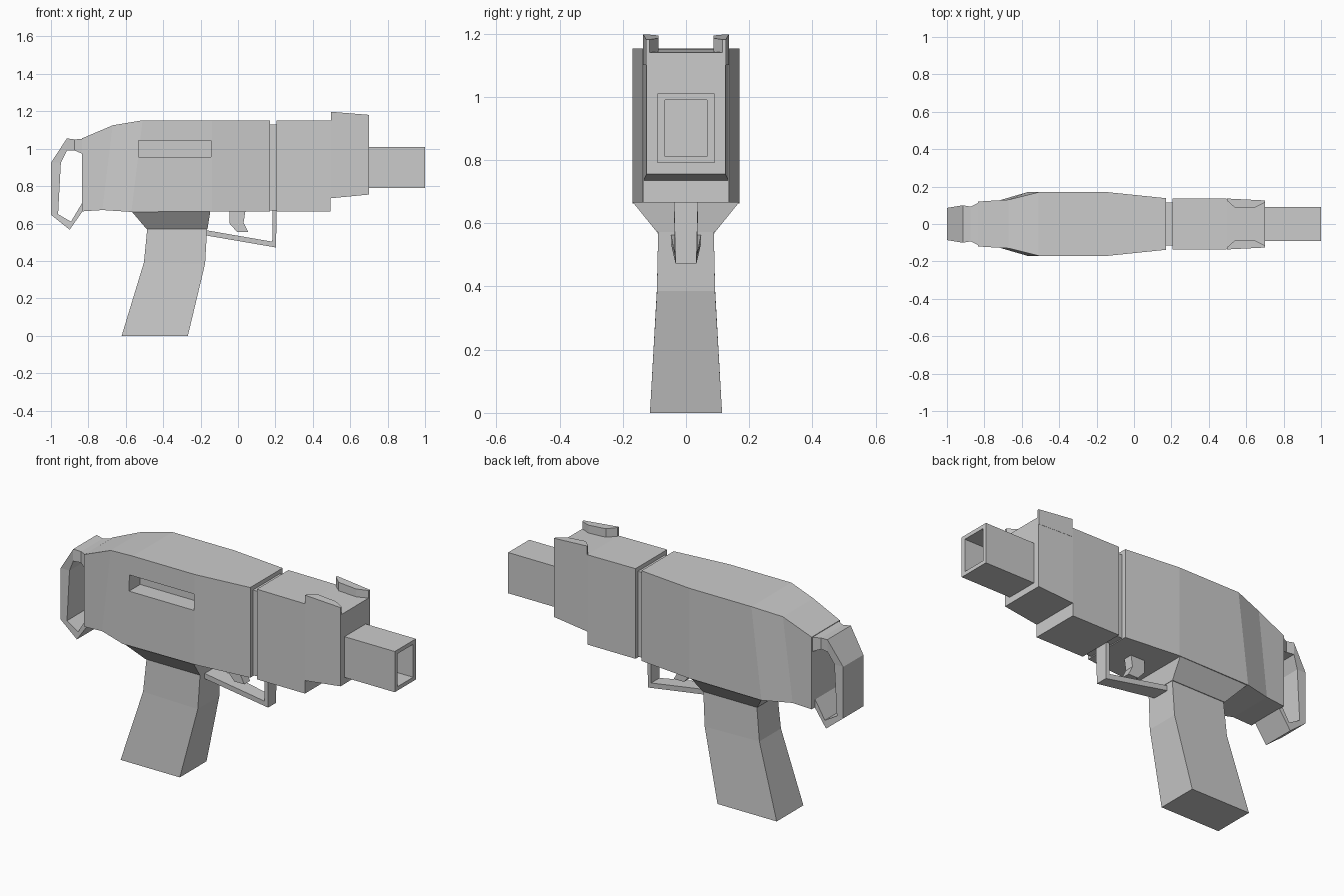
import bpy, bmesh


def finish(name, bm):
    bmesh.ops.recalc_face_normals(bm, faces=bm.faces[:])
    mesh = bpy.data.meshes.new(name)
    bm.to_mesh(mesh)
    bm.free()
    ob = bpy.data.objects.new(name, mesh)
    bpy.context.collection.objects.link(ob)
    return ob


def loft(name, stations):
    """Skin y-symmetric four-sided sections: (xa, za, half_a, xb, zb, half_b)."""
    bm = bmesh.new()
    rings = []
    for xa, za, ha, xb, zb, hb in stations:
        pts = [(xa, -ha, za), (xa, ha, za), (xb, hb, zb), (xb, -hb, zb)]
        rings.append([bm.verts.new(p) for p in pts])
    for r, q in zip(rings, rings[1:]):
        for i in range(4):
            j = (i + 1) % 4
            bm.faces.new((r[i], r[j], q[j], q[i]))
    bm.faces.new(rings[0])
    bm.faces.new(rings[-1])
    return finish(name, bm)


def box(name, x0, x1, y0, y1, z0, z1):
    bm = bmesh.new()
    bmesh.ops.create_cube(bm, size=1)
    for v in bm.verts:
        v.co = (x1 if v.co.x > 0 else x0, y1 if v.co.y > 0 else y0,
                z1 if v.co.z > 0 else z0)
    return finish(name, bm)


def cut(ob, cutter):
    mod = ob.modifiers.new("cut", 'BOOLEAN')
    mod.operation = 'DIFFERENCE'
    mod.solver = 'EXACT'
    mod.object = cutter
    bpy.context.view_layer.objects.active = ob
    bpy.ops.object.modifier_apply(modifier=mod.name)
    bpy.data.objects.remove(cutter)


# Rear receiver with the ejection port on the front side only
receiver = loft("rear_receiver", [
    (-0.835, 1.055, 0.12, -0.835, 0.665, 0.12),
    (-0.67, 1.125, 0.13, -0.725, 0.672, 0.125),
    (-0.51, 1.152, 0.17, -0.57, 0.662, 0.17),
    (-0.14, 1.152, 0.17, -0.14, 0.665, 0.17),
    (0.17, 1.152, 0.138, 0.17, 0.665, 0.138)])
cut(receiver, box("port_cutter", -0.532, -0.145, -0.3, -0.075, 0.957, 1.045))

# Recessed neck between the two halves
box("receiver_neck", 0.15, 0.22, -0.115, 0.115, 0.67, 1.13)

# Front housing with a stepped underside
loft("front_housing", [
    (0.207, 1.152, 0.135, 0.207, 0.665, 0.135),
    (0.495, 1.15, 0.135, 0.495, 0.665, 0.135),
    (0.495, 1.15, 0.135, 0.495, 0.735, 0.135),
    (0.70, 1.14, 0.125, 0.70, 0.755, 0.125)])

# Sight wings on both sides of the top
for side, label in ((-1, "right"), (1, "left")):
    bm = bmesh.new()
    plan = [(0.497, 0.136), (0.497, 0.125), (0.54, 0.087),
            (0.645, 0.087), (0.70, 0.115), (0.70, 0.126)]
    low = [bm.verts.new((x, side * y, 1.1)) for x, y in plan]
    top = [bm.verts.new((x, side * y, 1.197 - 0.08 * (x - 0.5))) for x, y in plan]
    bm.faces.new(low)
    bm.faces.new(top)
    for i in range(len(plan)):
        j = (i + 1) % len(plan)
        bm.faces.new((low[i], low[j], top[j], top[i]))
    finish("sight_wing_" + label, bm)

# Hollow square barrel
barrel = box("barrel", 0.68, 1.0, -0.09, 0.09, 0.79, 1.01)
cut(barrel, box("bore_cutter", 0.72, 1.1, -0.067, 0.067, 0.811, 0.989))

# Open loop at the rear
loft("rear_loop", [
    (-0.83, 1.052, 0.115, -0.83, 0.972, 0.115),
    (-0.873, 1.05, 0.093, -0.873, 0.99, 0.093),
    (-0.915, 1.055, 0.10, -0.915, 0.99, 0.10),
    (-1.0, 0.925, 0.086, -0.947, 0.925, 0.086),
    (-1.0, 0.647, 0.086, -0.962, 0.65, 0.086),
    (-0.90, 0.567, 0.09, -0.893, 0.61, 0.09),
    (-0.83, 0.667, 0.09, -0.83, 0.715, 0.09)])

# Tapered collar and bent grip
loft("grip_collar", [
    (-0.57, 0.666, 0.168, -0.148, 0.666, 0.168),
    (-0.49, 0.572, 0.092, -0.163, 0.572, 0.092)])
loft("grip", [
    (-0.485, 0.575, 0.088, -0.165, 0.575, 0.088),
    (-0.503, 0.392, 0.092, -0.176, 0.385, 0.092),
    (-0.622, 0.0, 0.114, -0.268, 0.0, 0.114)])

# Trigger guard and trigger
loft("trigger_guard", [
    (-0.175, 0.537, 0.048, -0.175, 0.565, 0.048),
    (0.203, 0.472, 0.033, 0.183, 0.503, 0.036),
    (0.207, 0.67, 0.038, 0.185, 0.67, 0.038)])
loft("trigger", [
    (-0.045, 0.67, 0.025, 0.04, 0.67, 0.025),
    (-0.045, 0.6, 0.025, 0.03, 0.605, 0.025),
    (-0.005, 0.555, 0.025, 0.055, 0.555, 0.025)])
